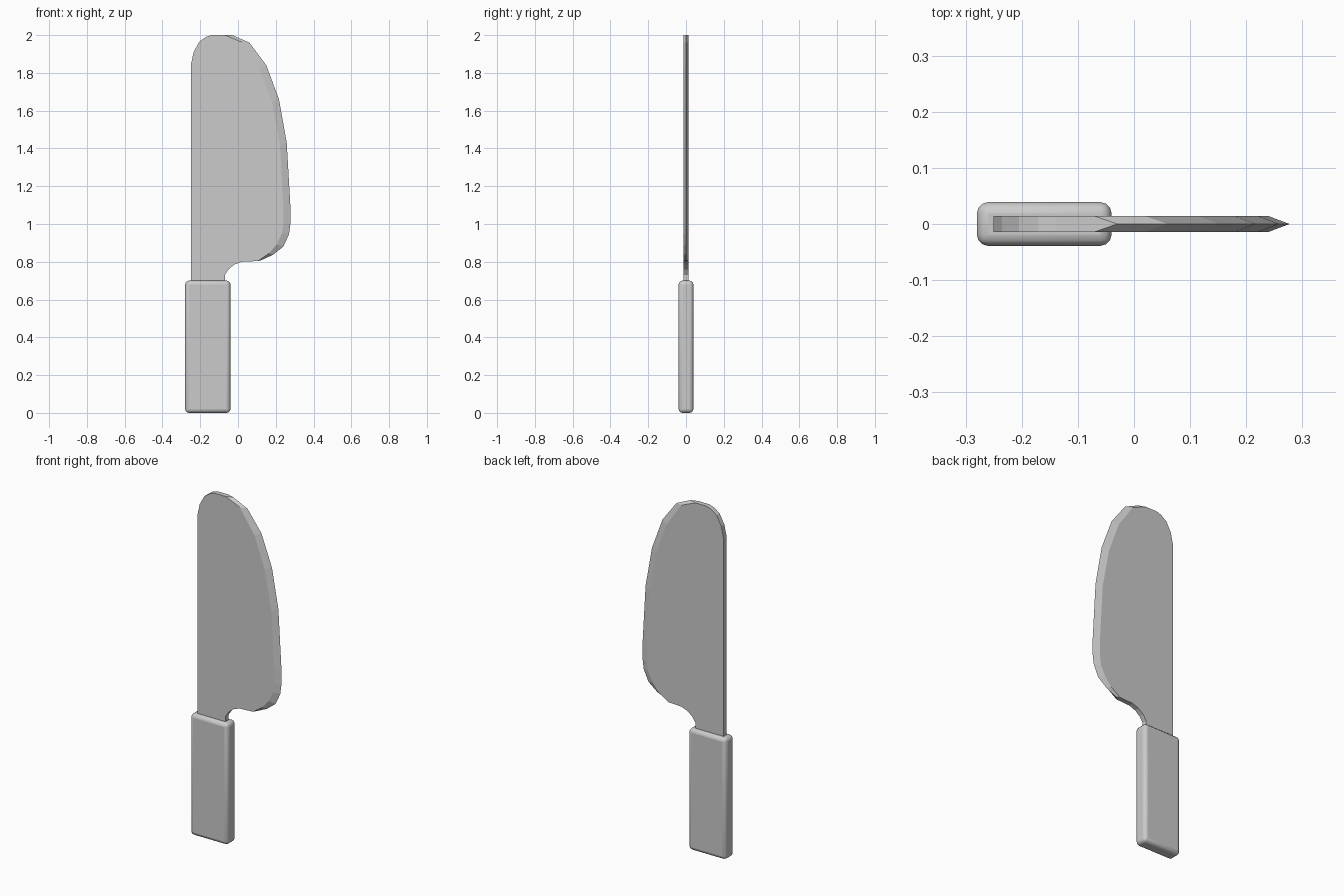
import bpy, bmesh
from math import radians

if "Cube" in bpy.data.objects:
    bpy.data.objects.remove(bpy.data.objects["Cube"])

T = 0.014  # half blade thickness

# Handle: rounded box
bpy.ops.mesh.primitive_cube_add(size=1, location=(-0.16, 0, 0.35))
handle = bpy.context.object
handle.name = "handle"
handle.scale = (0.24, 0.078, 0.70)
bpy.ops.object.transform_apply(location=False, rotation=False, scale=True)
bev = handle.modifiers.new("rounding", 'BEVEL')
bev.width = 0.02
bev.segments = 3
bpy.ops.object.shade_smooth_by_angle(angle=radians(35))

# Blade: blunt outline (heel curve, tang, spine, rounded tip) in x, z
blunt = [(0.02, 0.80), (-0.02, 0.785), (-0.05, 0.76), (-0.07, 0.73), (-0.07, 0.69),
         (-0.25, 0.69), (-0.25, 1.84), (-0.235, 1.91), (-0.205, 1.965),
         (-0.17, 1.99), (-0.14, 2.0)]
# Cutting side: flat border and sharp edge, from tip to heel
border = [(-0.07, 2.0), (0.02, 1.963), (0.115, 1.825), (0.18, 1.645), (0.222, 1.42),
          (0.24, 1.10), (0.24, 1.0), (0.233, 0.95), (0.205, 0.892), (0.165, 0.845),
          (0.105, 0.804)]
edge = [(-0.03, 2.0), (0.06, 1.96), (0.15, 1.84), (0.217, 1.66), (0.258, 1.43),
        (0.277, 1.10), (0.277, 1.0), (0.27, 0.945), (0.24, 0.88), (0.185, 0.837),
        (0.12, 0.807)]

bm = bmesh.new()
outline = border + blunt
front = [bm.verts.new((x, -T, z)) for x, z in outline]
back = [bm.verts.new((x, T, z)) for x, z in outline]
sharp = [bm.verts.new((x, 0, z)) for x, z in edge]
n, m = len(outline), len(border)
bm.faces.new(front)
bm.faces.new(back[::-1])
# Blunt walls
for i in range(m - 1, n):
    j = (i + 1) % n
    bm.faces.new((front[i], back[i], back[j], front[j]))
# Ground bevels
for side in (front, back):
    for i in range(m - 1):
        bm.faces.new((side[i], sharp[i], sharp[i + 1], side[i + 1]))
# Ends of the grind
for i in (0, m - 1):
    bm.faces.new((front[i], back[i], sharp[i]))
bmesh.ops.recalc_face_normals(bm, faces=bm.faces)
mesh = bpy.data.meshes.new("blade")
bm.to_mesh(mesh)
bm.free()
blade = bpy.data.objects.new("blade", mesh)
bpy.context.collection.objects.link(blade)
